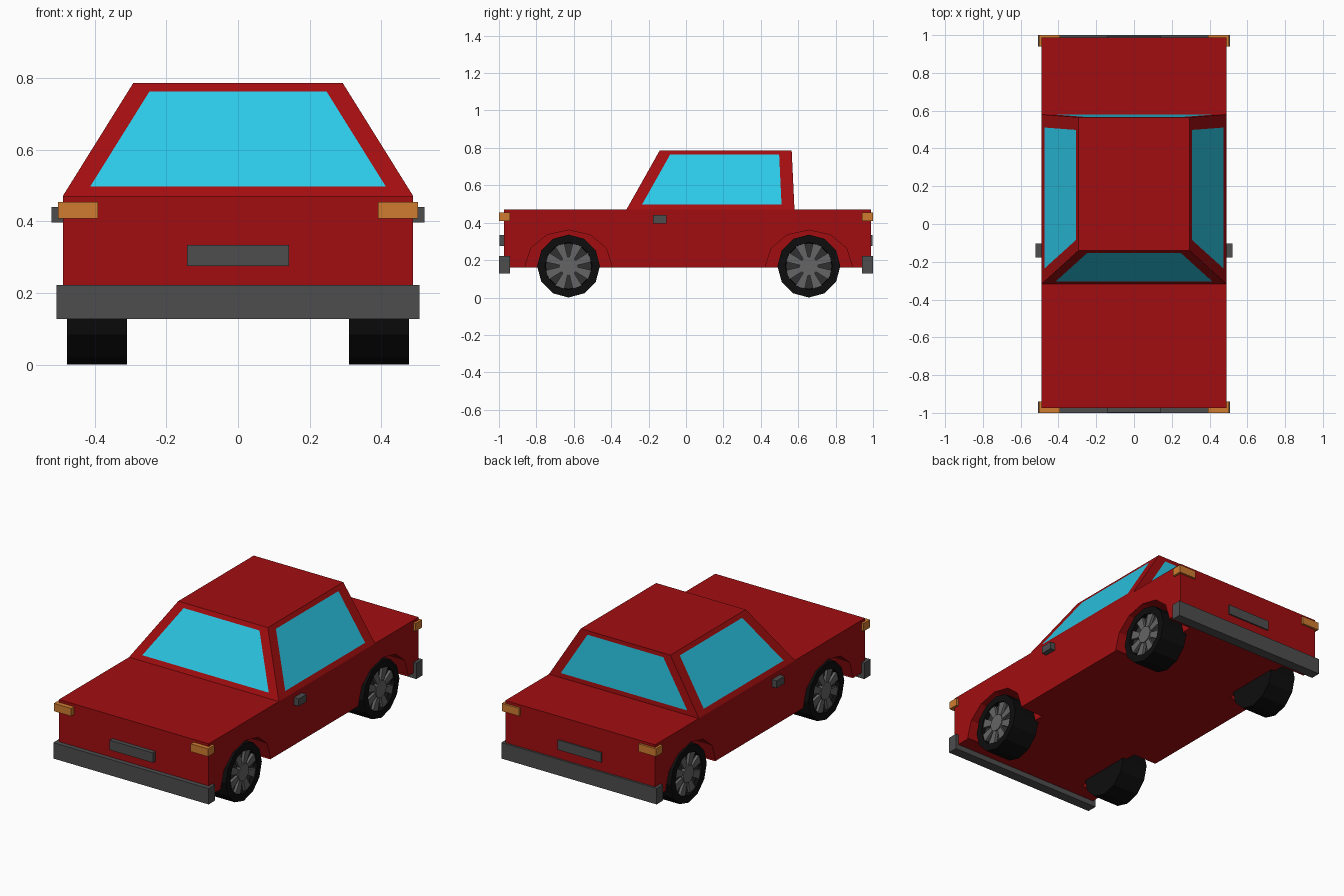
import bpy, bmesh
from math import sin, cos, pi
from mathutils import Vector

if "Cube" in bpy.data.objects:
    bpy.data.objects.remove(bpy.data.objects["Cube"])


def material(name, rgb):
    m = bpy.data.materials.new(name)
    m.diffuse_color = (*rgb, 1)
    m.use_nodes = True
    m.node_tree.nodes["Principled BSDF"].inputs["Base Color"].default_value = m.diffuse_color
    return m


RED = material("red_paint", (0.36, 0.004, 0.005))
GLASS = material("blue_glass", (0.025, 0.58, 0.8))
ORANGE = material("orange_lamp", (0.62, 0.2, 0.03))
GREY = material("grey_trim", (0.075, 0.075, 0.078))
LIGHT = material("light_metal", (0.13, 0.13, 0.13))
DARK = material("dark_metal", (0.03, 0.03, 0.03))
BLACK = material("black_rubber", (0.004, 0.004, 0.004))


def finish(name, bm, *mats):
    bmesh.ops.recalc_face_normals(bm, faces=bm.faces)
    me = bpy.data.meshes.new(name)
    bm.to_mesh(me)
    bm.free()
    for m in mats:
        me.materials.append(m)
    ob = bpy.data.objects.new(name, me)
    bpy.context.collection.objects.link(ob)
    return ob


def box(name, x, y, z, mat):
    """Box from (min, max) pairs along each axis."""
    bm = bmesh.new()
    bmesh.ops.create_cube(bm, size=1)
    for v in bm.verts:
        v.co = [p[0] if c < 0 else p[1] for c, p in zip(v.co, (x, y, z))]
    return finish(name, bm, mat)


def lathe(name, profile, y, z, mat, side=1, n=12, sy=1, sz=1):
    """Revolve (x, radius) points around an axle along x, capping both ends."""
    bm = bmesh.new()
    rings = [[bm.verts.new((side * x, y + sy * r * sin(2 * pi * i / n), z + sz * r * cos(2 * pi * i / n)))
              for i in range(n)] for x, r in profile]
    for a, b in zip(rings, rings[1:]):
        for i in range(n):
            j = (i + 1) % n
            bm.faces.new((a[i], a[j], b[j], b[i]))
    bm.faces.new(rings[0])
    bm.faces.new(rings[-1])
    return finish(name, bm, mat)


# Lower body with four wheel wells cut into it
AXLE_Z, AXLES = 0.168, (("front", -0.628), ("rear", 0.657))
body = box("body", (-0.49, 0.49), (-0.973, 0.988), (0.16, 0.471), RED)
for end, y in AXLES:
    for s in (-1, 1):
        cutter = lathe("wheel_well_cutter", [(0.335, 1), (0.55, 1)], y, AXLE_Z, RED, s, 12, 0.232, 0.192)
        cutter.hide_render = True
        cutter.hide_set(True)
        mod = body.modifiers.new("wheel_well", "BOOLEAN")
        mod.operation, mod.solver, mod.object = "DIFFERENCE", "EXACT", cutter

# Tapered cabin, each side carrying an inset window pane
Z0, Z1 = 0.471, 0.787
bm = bmesh.new()
low = [(-0.49, -0.318), (0.49, -0.318), (0.49, 0.58), (-0.49, 0.58)]
high = [(-0.293, -0.14), (0.293, -0.14), (0.293, 0.565), (-0.293, 0.565)]
base = [bm.verts.new((*p, Z0)) for p in low]
top = [bm.verts.new((*p, Z1)) for p in high]
bm.faces.new(top)
for i in range(4):
    j = (i + 1) % 4
    corners = [base[i], base[j], top[j], top[i]]
    a, b, c, d = [v.co for v in corners]
    margin = 0.06 if i % 2 == 0 else 0.068
    pane = []
    for t, flip in ((0.083, 0), (0.925, 1)):
        l, r = a.lerp(d, t), b.lerp(c, t)
        step = (r - l).normalized() * margin
        pair = [bm.verts.new(l + step), bm.verts.new(r - step)]
        pane += pair[::-1] if flip else pair
    bm.faces.new(pane).material_index = 1
    for k in range(4):
        m = (k + 1) % 4
        bm.faces.new((corners[k], corners[m], pane[m], pane[k]))
finish("cabin", bm, RED, GLASS)

# Bumpers, number plates and corner lamps at both ends
for end, outer, inner, plate in (("front", -1.0, -0.94, -0.998), ("rear", 1.0, 0.94, 0.996)):
    ys = sorted((outer, inner))
    box(end + "_bumper", (-0.508, 0.508), ys, (0.128, 0.222), GREY)
    box(end + "_plate", (-0.142, 0.142), sorted((plate, inner)), (0.276, 0.334), GREY)
    for s in (-1, 1):
        box(end + "_lamp", sorted((s * 0.391, s * 0.504)), ys, (0.409, 0.455), ORANGE)

# Door handles
for s in (-1, 1):
    box("door_handle", sorted((s * 0.47, s * 0.521)), (-0.177, -0.103), (0.397, 0.441), GREY)


def spokes(name, y, side, count=8):
    """Tapered flat-faced bars from hub to rim."""
    bm = bmesh.new()
    for k in range(count):
        ang = 2 * pi * (k + 0.5) / count
        out, across = Vector((0, sin(ang), cos(ang))), Vector((0, cos(ang), -sin(ang)))
        rings = []
        for x in (0.452, 0.472):
            rings.append([bm.verts.new(Vector((side * x, y, AXLE_Z)) + out * r + across * w)
                          for r, w in ((0.035, -0.012), (0.123, -0.026), (0.123, 0.026), (0.035, 0.012))])
        bm.faces.new(rings[0])
        bm.faces.new(rings[1])
        for i in range(4):
            j = (i + 1) % 4
            bm.faces.new((rings[0][i], rings[0][j], rings[1][j], rings[1][i]))
    return finish(name, bm, LIGHT)


# Wheels: dished tyre, dark rim disc, spokes and hub
for end, y in AXLES:
    for s in (-1, 1):
        lathe(end + "_tyre", [(0.31, 0.168), (0.478, 0.168), (0.478, 0.126), (0.45, 0.124)], y, AXLE_Z, BLACK, s)
        lathe(end + "_rim", [(0.44, 0.122), (0.456, 0.122)], y, AXLE_Z, DARK, s)
        spokes(end + "_spokes", y, s)
        lathe(end + "_hub", [(0.45, 0.05), (0.477, 0.05)], y, AXLE_Z, LIGHT, s)
